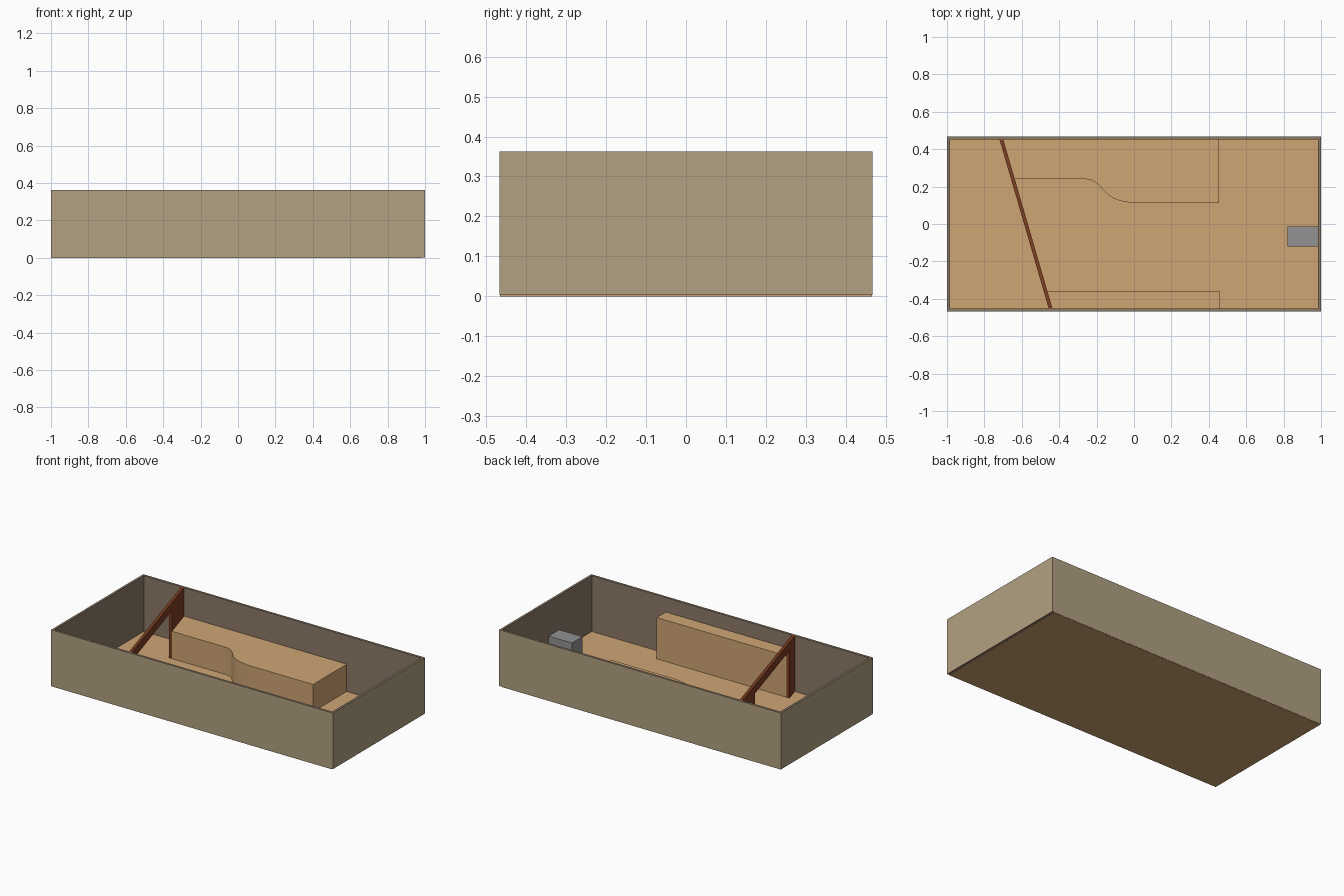
import bpy, bmesh
from mathutils import Vector
from mathutils.geometry import interpolate_bezier

if "Cube" in bpy.data.objects:
    bpy.data.objects.remove(bpy.data.objects["Cube"])


def mat(name, rgb):
    m = bpy.data.materials.new(name)
    lin = [((c / 255 + 0.055) / 1.055) ** 2.4 for c in rgb]
    m.diffuse_color = (*lin, 1)
    m.use_nodes = True
    m.node_tree.nodes["Principled BSDF"].inputs["Base Color"].default_value = m.diffuse_color
    return m


TAN = mat("tan wood", (207, 166, 117))
OUTER = mat("beige wall outside", (177, 161, 129))
INNER = mat("grey brown wall inside", (140, 122, 102))
RED = mat("dark red wood", (126, 62, 34))
GREY = mat("grey", (146, 146, 148))


def finish(name, bm, *mats):
    bmesh.ops.recalc_face_normals(bm, faces=bm.faces)
    me = bpy.data.meshes.new(name)
    bm.to_mesh(me)
    bm.free()
    for m in mats:
        me.materials.append(m)
    ob = bpy.data.objects.new(name, me)
    bpy.context.collection.objects.link(ob)
    return ob


def prism(name, pts, z0, z1, m):
    """Extrude a plan outline upwards from z0 to z1."""
    bm = bmesh.new()
    f = bm.faces.new([bm.verts.new((p[0], p[1], z0)) for p in pts])
    r = bmesh.ops.extrude_face_region(bm, geom=[f])
    bmesh.ops.translate(bm, vec=(0, 0, z1 - z0),
                        verts=[v for v in r["geom"] if isinstance(v, bmesh.types.BMVert)])
    return finish(name, bm, m)


def rect(x0, x1, y0, y1):
    return [(x0, y0), (x1, y0), (x1, y1), (x0, y1)]


X, Y, T, H, FLOOR = 1.0, 0.467, 0.015, 0.363, 0.005

# Floor, stopping short of the right end wall
prism("floor", rect(-X + 0.001, X - T, -Y + 0.001, Y - 0.001), 0, FLOOR, TAN)

# Walls: one open frame, outer faces beige and the rest grey brown
bm = bmesh.new()
rings = []
for z in (0.003, H):
    for inset in (0, T):
        rings.append([bm.verts.new((x, y, z))
                      for x, y in rect(-X + inset, X - inset, -Y + inset, Y - inset)])
lo_out, lo_in, hi_out, hi_in = rings
for a, b, index in ((lo_out, hi_out, 0), (hi_out, hi_in, 1),
                    (hi_in, lo_in, 1), (lo_in, lo_out, 1)):
    for i in range(4):
        j = (i + 1) % 4
        bm.faces.new((a[i], a[j], b[j], b[i])).material_index = index
finish("walls", bm, OUTER, INNER)

# Slanted partition with a wide opening, as one cut-out board
YB, YF = Y - T, -Y + T


def slant(y):
    return -0.71 + (0.455 - y) * 0.291


outline = [(YB, FLOOR), (YB, H), (YF, H), (YF, FLOOR),
           (-0.36, FLOOR), (-0.36, 0.31), (0.24, 0.31), (0.24, FLOOR)]
bm = bmesh.new()
f = bm.faces.new([bm.verts.new((slant(y) - 0.01, y, z)) for y, z in outline])
r = bmesh.ops.extrude_face_region(bm, geom=[f])
bmesh.ops.translate(bm, vec=(0.02, 0, 0),
                    verts=[v for v in r["geom"] if isinstance(v, bmesh.types.BMVert)])
finish("partition", bm, RED)

# Low back counter with an S-curved front
curve = []
for a, b, c, d in (((-0.27, 0.24), (-0.22, 0.24), (-0.2, 0.222), (-0.17, 0.188)),
                   ((-0.17, 0.188), (-0.13, 0.138), (-0.08, 0.113), (0.03, 0.112))):
    seg = interpolate_bezier(*(Vector((*p, 0)) for p in (a, b, c, d)), 10)
    curve += [(v.x, v.y) for v in seg[(1 if curve else 0):]]
pts = [(slant(YB) + 0.01, YB), (slant(0.24) + 0.01, 0.24)] + curve + [(0.455, 0.112), (0.455, YB)]
counter = prism("back_counter", pts, FLOOR, 0.18, TAN)

# Tall narrow cabinet along the front wall
prism("front_cabinet", [(slant(YF) + 0.01, YF), (0.46, YF), (0.46, -0.36),
                        (slant(-0.36) + 0.01, -0.36)], FLOOR, 0.27, TAN)

# Small grey block against the right end wall
prism("grey_block", rect(0.82, X - T, -0.12, -0.013), FLOOR, 0.143, GREY)

# Smooth the curved counter front, keeping its edges sharp
bpy.context.view_layer.objects.active = counter
counter.select_set(True)
bpy.ops.object.shade_smooth_by_angle(angle=0.52)
